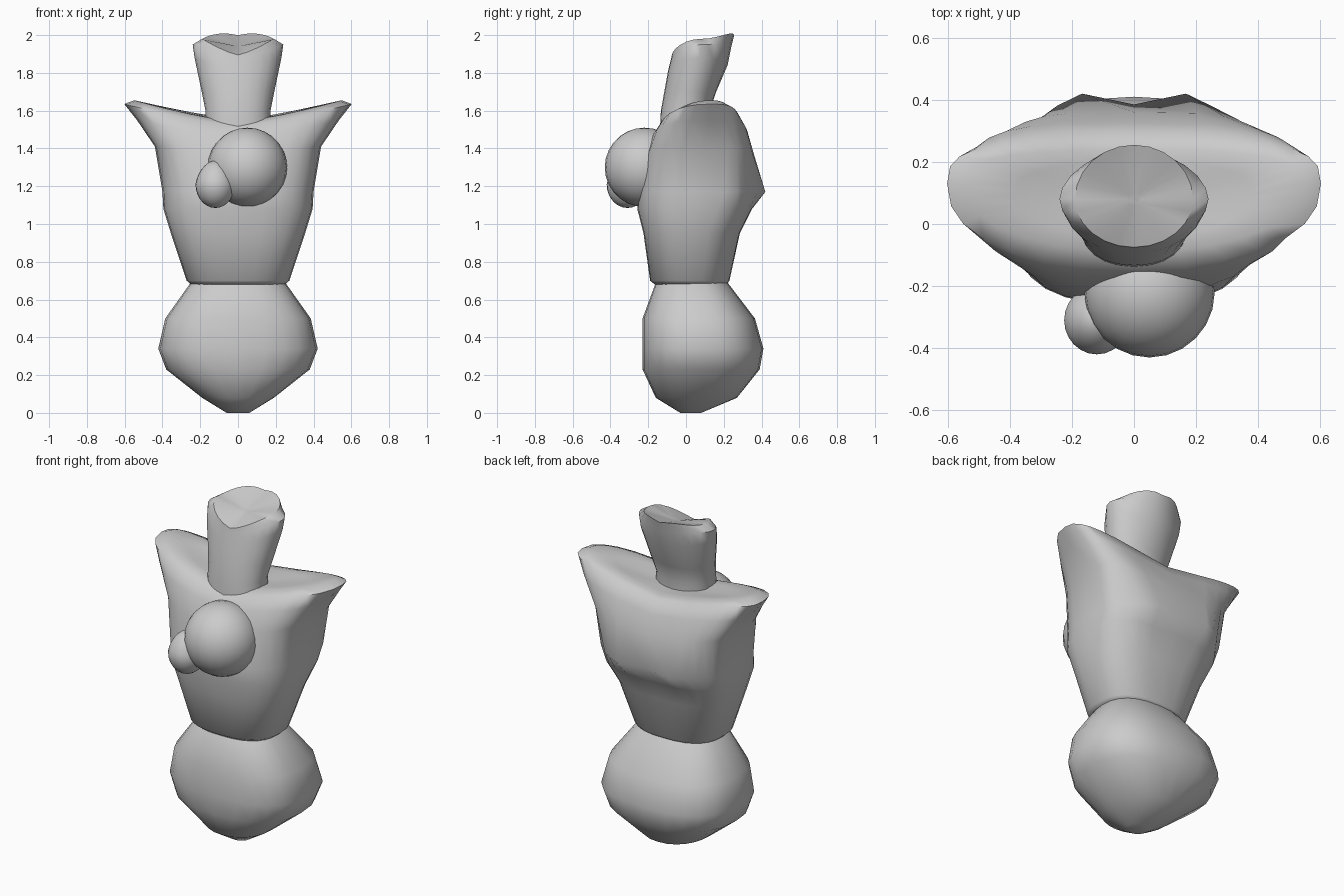
import bpy, bmesh, math


def finish(obj, angle=40):
    bpy.ops.object.select_all(action='DESELECT')
    obj.select_set(True)
    bpy.context.view_layer.objects.active = obj
    bpy.ops.object.shade_smooth_by_angle(angle=math.radians(angle))


def loft(name, rings, n=24, angle=40, bump_at=None, bump=0.0):
    """Ring: z, half width, y of widest point, front y, back y,
    front roundness, back roundness, side lift, back lift."""
    bm = bmesh.new()
    loops = []
    for k, (z, w, ym, yf, yb, ef, eb, side, back) in enumerate(rings):
        loop = []
        for i in range(n):
            t = 2 * math.pi * i / n
            s, c = round(math.sin(t), 6), round(math.cos(t), 6)
            e = eb if c > 0 else ef
            x = math.copysign(abs(s) ** e, s)
            y = math.copysign(abs(c) ** e, c)
            py = ym + (y * (yb - ym) if y > 0 else y * (ym - yf))
            if k == bump_at and c > 0.5:
                # shoulder blades either side of the spine
                py += bump * max(-1, 1 - abs(abs(x * w) - 0.15) / 0.1)
            pz = z + side * abs(x) ** 1.3 + back * max(c, 0) ** 2
            loop.append(bm.verts.new((x * w, py, pz)))
        loops.append(loop)
    for a, b in zip(loops, loops[1:]):
        for i in range(n):
            j = (i + 1) % n
            bm.faces.new((a[i], a[j], b[j], b[i]))
    bm.faces.new(loops[0])
    bm.faces.new(loops[-1])
    bmesh.ops.recalc_face_normals(bm, faces=bm.faces)
    mesh = bpy.data.meshes.new(name)
    bm.to_mesh(mesh)
    bm.free()
    obj = bpy.data.objects.new(name, mesh)
    bpy.context.collection.objects.link(obj)
    finish(obj, angle)


def ball(name, loc, radii, taper=0.0):
    bpy.ops.mesh.primitive_uv_sphere_add(segments=24, ring_count=14, location=loc)
    obj = bpy.context.object
    obj.name = name
    for v in obj.data.vertices:
        k = 1 - taper * max(v.co.z, 0)
        v.co = (v.co.x * radii[0] * k, v.co.y * radii[1] * k, v.co.z * radii[2])
    finish(obj)


# Pelvis, tapering to a rounded base
loft("pelvis", [
    (0.00, 0.06, 0.02, -0.03, 0.08, 1.0, 1.0, 0, 0),
    (0.08, 0.19, 0.04, -0.16, 0.27, 0.95, 0.9, 0, 0),
    (0.23, 0.38, 0.06, -0.23, 0.39, 0.8, 0.8, 0, 0),
    (0.34, 0.422, 0.07, -0.23, 0.41, 0.75, 0.78, 0, 0),
    (0.50, 0.385, 0.06, -0.23, 0.365, 0.75, 0.78, 0, 0),
    (0.69, 0.25, 0.03, -0.16, 0.22, 0.78, 0.8, 0, 0),
    (0.73, 0.20, 0.03, -0.12, 0.18, 0.8, 0.8, 0, 0),
], angle=60)

# Chest flaring into raised shoulders
loft("chest", [
    (0.68, 0.25, 0.02, -0.165, 0.215, 0.8, 0.8, 0, 0),
    (0.70, 0.272, 0.02, -0.19, 0.23, 0.78, 0.78, 0, 0),
    (0.95, 0.355, 0.03, -0.225, 0.285, 0.72, 0.72, 0, 0),
    (1.08, 0.395, 0.05, -0.258, 0.35, 0.7, 0.62, 0, 0),
    (1.17, 0.40, 0.07, -0.255, 0.40, 0.7, 0.58, 0, 0),
    (1.36, 0.44, 0.10, -0.215, 0.36, 0.66, 0.5, 0.05, 0),
    (1.46, 0.535, 0.12, -0.175, 0.325, 0.74, 0.55, 0.09, 0.01),
    (1.52, 0.602, 0.13, -0.135, 0.28, 0.86, 0.65, 0.115, 0.02),
    (1.54, 0.55, 0.13, -0.09, 0.24, 0.95, 0.7, 0.115, 0.01),
    (1.545, 0.38, 0.10, -0.05, 0.20, 1.0, 0.8, 0.065, 0.01),
    (1.55, 0.17, 0.07, 0.0, 0.13, 1.0, 1.0, 0.01, 0),
], n=28, angle=55, bump_at=4, bump=0.03)

# Neck leaning back, with a slanted cut at the top
loft("neck", [
    (1.46, 0.18, 0.00, -0.14, 0.14, 0.9, 0.9, 0, 0),
    (1.60, 0.172, 0.00, -0.133, 0.125, 0.9, 0.9, 0, 0),
    (1.70, 0.192, 0.03, -0.115, 0.16, 0.95, 0.95, 0, 0),
    (1.81, 0.23, 0.07, -0.095, 0.22, 1.0, 1.0, 0.07, 0.03),
    (1.87, 0.24, 0.08, -0.08, 0.24, 1.1, 1.1, 0.08, 0.07),
    (1.895, 0.19, 0.08, -0.075, 0.255, 1.0, 1.0, 0.085, 0.105),
    (1.94, 0.02, 0.08, 0.06, 0.10, 1.0, 1.0, 0.005, 0.01),
], angle=45)

# Two rounded lumps on the chest
ball("large_chest_ball", (0.05, -0.22, 1.30), (0.21, 0.21, 0.21))
ball("small_chest_ball", (-0.12, -0.31, 1.21), (0.105, 0.11, 0.125), taper=0.15)
